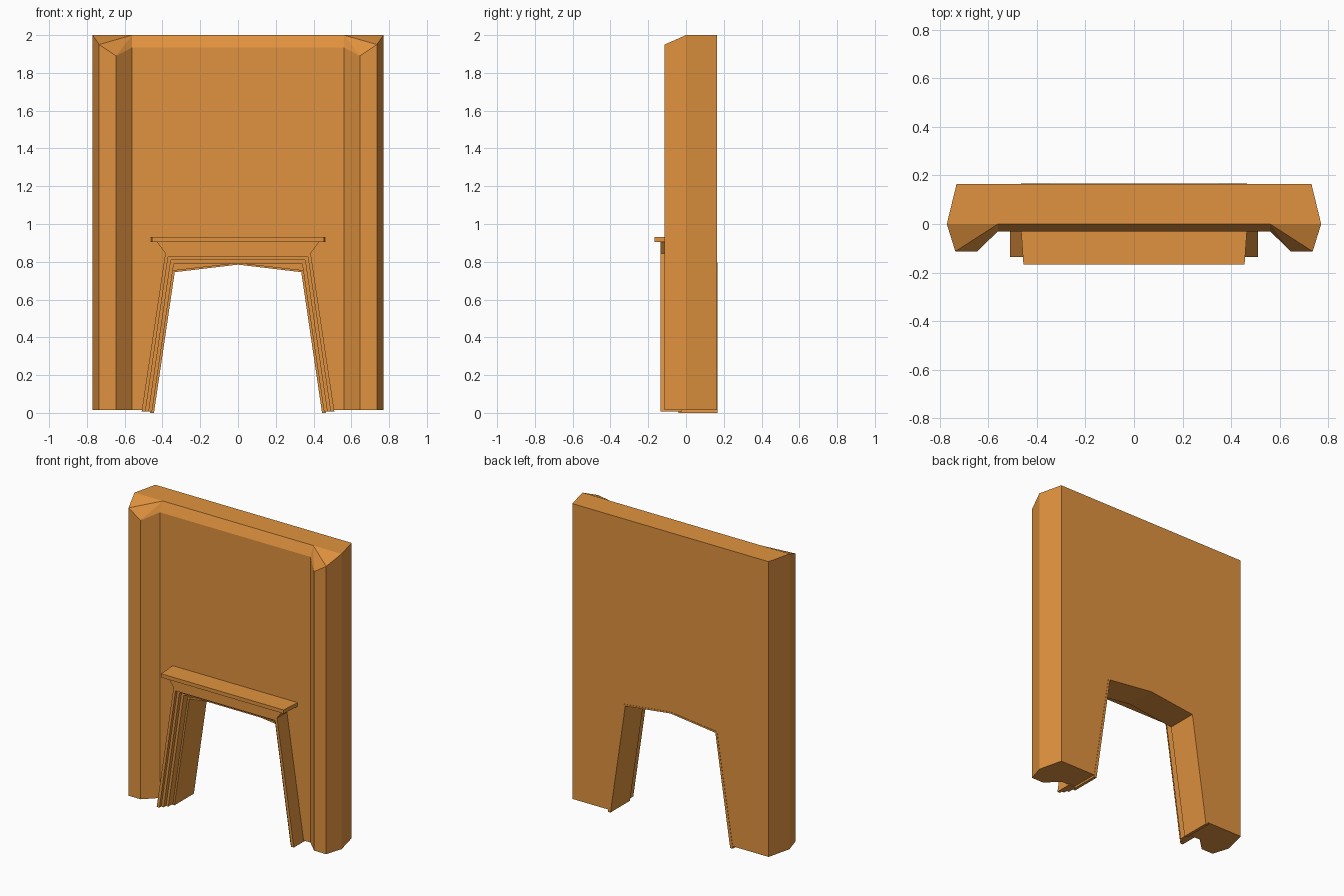
import bpy, bmesh

if "Cube" in bpy.data.objects:
    bpy.data.objects.remove(bpy.data.objects["Cube"])

mat = bpy.data.materials.new("warm_orange")
mat.diffuse_color = (0.75, 0.29, 0.05, 1)
mat.use_nodes = True
mat.node_tree.nodes["Principled BSDF"].inputs["Base Color"].default_value = mat.diffuse_color


def finish(name, bm):
    bmesh.ops.recalc_face_normals(bm, faces=bm.faces)
    me = bpy.data.meshes.new(name)
    bm.to_mesh(me)
    bm.free()
    ob = bpy.data.objects.new(name, me)
    bpy.context.collection.objects.link(ob)
    me.materials.append(mat)
    return ob


def prism(name, poly, to3d, a, b):
    """Closed polygon extruded from a to b; to3d places a 2D point at a depth."""
    bm = bmesh.new()
    lo = [bm.verts.new(to3d(p, a)) for p in poly]
    hi = [bm.verts.new(to3d(p, b)) for p in poly]
    bm.faces.new(lo)
    bm.faces.new(hi)
    for i in range(len(poly)):
        j = (i + 1) % len(poly)
        bm.faces.new((lo[i], lo[j], hi[j], hi[i]))
    return finish(name, bm)


def arch(half):
    """Mirror a right-hand outline (bottom to top) into a full open outline."""
    left = [(-x, z) for x, z in half]
    return left + [p for p in reversed(half) if p[0] > 0]


def surround(name, section):
    """Loft a cross-section of (half outline, y) steps round the opening."""
    bm = bmesh.new()
    rows = [[bm.verts.new((x, y, z)) for x, z in arch(h)] for h, y in section]
    for r, row in enumerate(rows):
        nxt = rows[(r + 1) % len(rows)]
        for i in range(len(row) - 1):
            bm.faces.new((row[i], row[i + 1], nxt[i + 1], nxt[i]))
    bm.faces.new([r[0] for r in rows])
    bm.faces.new([r[-1] for r in rows])
    return finish(name, bm)


def upright(p, y):
    return (p[0], y, p[1])


def flat(p, z):
    return (p[0], p[1], z)


# Chimney breast: plan outline with its own top height at each corner
plan = [(0.73, 0.165, 2), (0.77, 0, 2), (0.735, -0.113, 1.95),
        (0.645, -0.113, 1.89), (0.56, -0.03, 1.935)]
outline = plan + [(-x, y, z) for x, y, z in reversed(plan)]
bm = bmesh.new()
low = [bm.verts.new((x, y, 0.015)) for x, y, z in outline]
top = [bm.verts.new(p) for p in outline]
n = len(outline)
for i in range(n):
    j = (i + 1) % n
    bm.faces.new((low[i], low[j], top[j], top[i]))
bm.faces.new(low)
ridge = [bm.verts.new((s * 0.56, 0, 2)) for s in (1, -1)]
# flat top, front chamfer and mitred corner facets
bm.faces.new((top[0], top[1], ridge[0], ridge[1], top[8], top[9]))
bm.faces.new((ridge[0], top[4], top[5], ridge[1]))
for r, a, b, c, d in ((ridge[0], 1, 2, 3, 4), (ridge[1], 8, 7, 6, 5)):
    bm.faces.new((r, top[a], top[b]))
    bm.faces.new((r, top[b], top[c]))
    bm.faces.new((r, top[c], top[d]))
body = finish("chimney_breast", bm)

# Fireplace opening cut through the breast
cutter = prism("opening_cutter",
               arch([(0.47, -0.1), (0.342, 0.75), (0, 0.79)]), upright, -0.4, 0.4)
cutter.hide_render = True
cutter.hide_viewport = True
mod = body.modifiers.new("opening", 'BOOLEAN')
mod.operation = 'DIFFERENCE'
mod.solver = 'EXACT'
mod.object = cutter

# Lining of the opening, reaching the ground
inner = [(0.445, 0), (0.335, 0.745), (0, 0.785)]
outer = [(0.465, 0), (0.346, 0.755), (0, 0.795)]
surround("opening_lining", [(outer, -0.04), (inner, -0.04),
                            (inner, 0.167), (outer, 0.167)])

# Stepped surround frame
loops = [[(0.51, 0.008), (0.385, 0.845)], [(0.49, 0.008), (0.37, 0.825)],
         [(0.472, 0.008), (0.355, 0.81)], [(0.455, 0.008), (0.34, 0.79)]]
l0, l1, l2, l3 = loops
surround("stepped_frame", [(l0, -0.02), (l0, -0.135), (l1, -0.135), (l1, -0.115),
                           (l2, -0.115), (l2, -0.09), (l3, -0.09), (l3, -0.02)])

# Flared bed moulding and shelf
prism("shelf_support", [(-0.385, 0.845), (0.385, 0.845), (0.43, 0.906),
                        (-0.43, 0.906)], upright, -0.135, -0.02)
prism("mantel_shelf", [(-0.455, -0.166), (0.455, -0.166), (0.465, -0.02),
                       (-0.465, -0.02)], flat, 0.905, 0.93)
